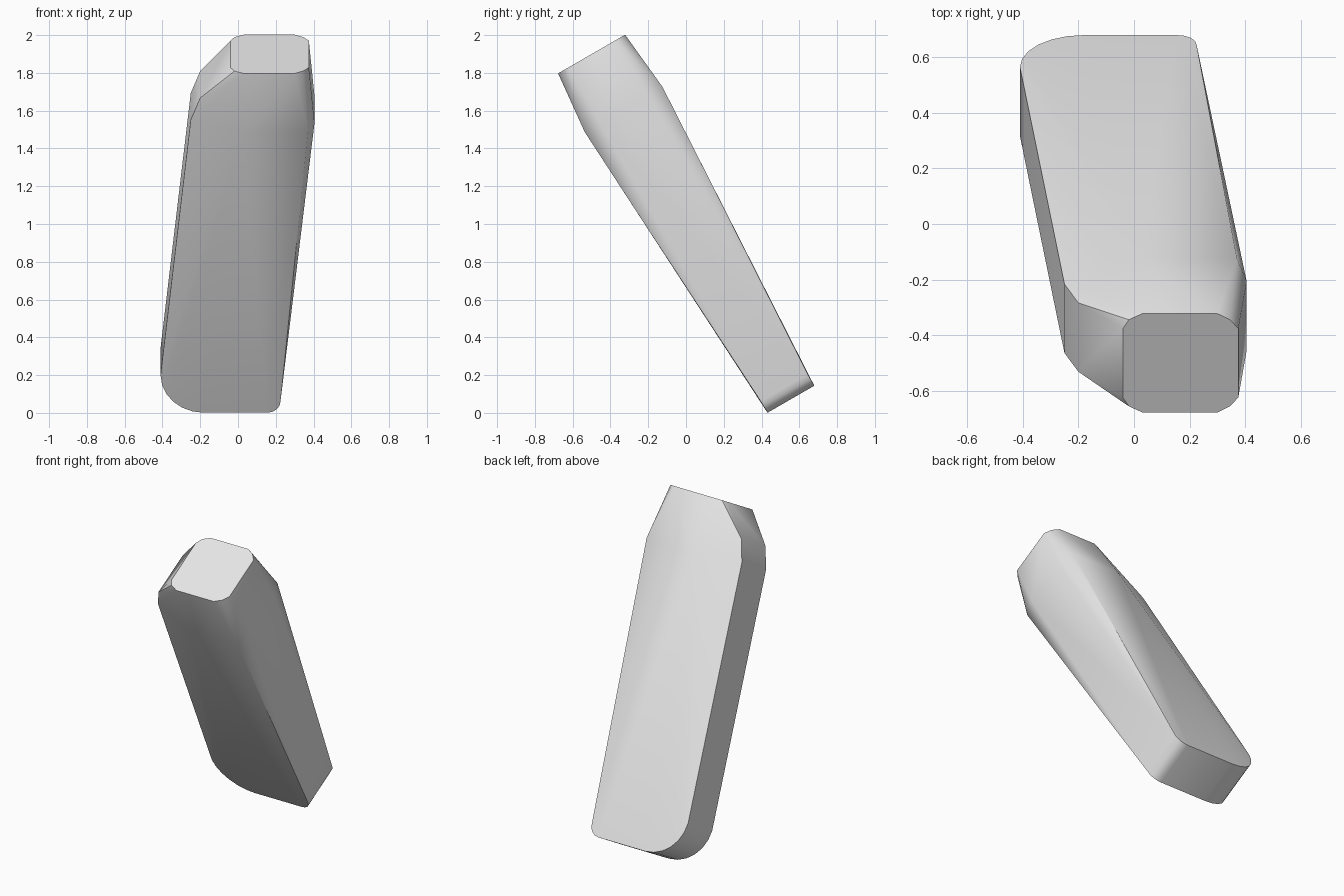
import bpy
import bmesh
from math import sin, cos, pi, radians
from mathutils import Matrix

cube = bpy.data.objects.get("Cube")
if cube:
    bpy.data.objects.remove(cube, do_unlink=True)

MID = 0.517          # centre of the depth, before leaning
WALL, BULGE, CAP = 0.143, 0.238, 0.205   # half depths
BASE, SHOULDER, TOP = -0.215, 1.556, 1.895


def arc(cx, cz, r, start, end, steps):
    """Points (x, z) along a rounded corner, angles in degrees."""
    angles = [radians(start + (end - start) * i / steps) for i in range(steps + 1)]
    return [(cx + r * cos(a), cz + r * sin(a)) for a in angles]


# Side wall outline: large round on one foot corner, small on the other
outline = arc(-0.18, BASE + 0.23, 0.23, 180, 270, 6)
outline += arc(0.155, BASE + 0.07, 0.07, 270, 360, 4)
outline += [(0.405, SHOULDER), (0.375, TOP), (-0.04, TOP), (-0.2, 1.71), (-0.25, 1.575)]
points = [(x, z, WALL) for x, z in outline]

# Bulging shoulder ridge and the rounded end cap
points += [(x, SHOULDER, BULGE) for x in (0.02, 0.37)]
points += [(x, TOP, CAP) for x in (0.03, 0.30)]
points += [(x, TOP, CAP - 0.025) for x in (-0.018, 0.345)]

# Mirror the points front to back and wrap them in a convex skin
bm = bmesh.new()
for x, z, d in points:
    for side in (-1, 1):
        bm.verts.new((x, MID + side * d, z))
bmesh.ops.convex_hull(bm, input=bm.verts[:])
loose = [v for v in bm.verts if not v.link_faces]
bmesh.ops.delete(bm, geom=loose, context='VERTS')
bmesh.ops.dissolve_limit(bm, angle_limit=radians(0.3), verts=bm.verts[:], edges=bm.edges[:])
bmesh.ops.recalc_face_normals(bm, faces=bm.faces[:])

# Lean the block forward
bm.transform(Matrix.Rotation(pi / 6, 4, 'X'))

mesh = bpy.data.meshes.new("leaning_block")
bm.to_mesh(mesh)
bm.free()
block = bpy.data.objects.new("leaning_block", mesh)
bpy.context.collection.objects.link(block)

# Plain grey material
grey = bpy.data.materials.new("light_grey")
grey.use_nodes = True
colour = (0.8, 0.8, 0.8, 1)
grey.diffuse_color = colour
grey.node_tree.nodes["Principled BSDF"].inputs["Base Color"].default_value = colour
mesh.materials.append(grey)

# Smooth bulging faces, sharp wall edges
bpy.ops.object.select_all(action='DESELECT')
block.select_set(True)
bpy.context.view_layer.objects.active = block
bpy.ops.object.shade_smooth_by_angle(angle=radians(30))
